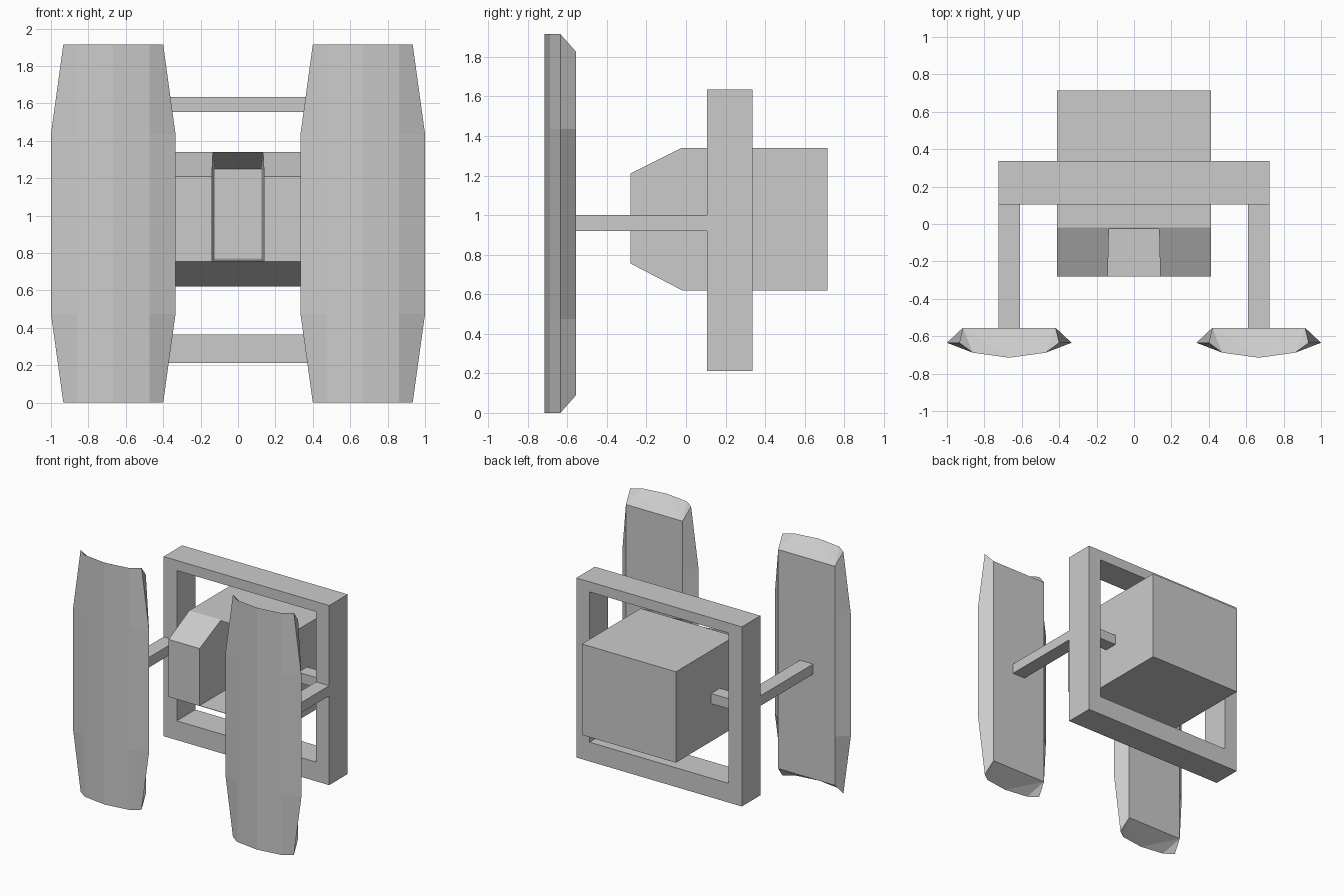
import bpy, bmesh

if "Cube" in bpy.data.objects:
    bpy.data.objects.remove(bpy.data.objects["Cube"])


def make_object(name, verts, faces):
    mesh = bpy.data.meshes.new(name)
    bm = bmesh.new()
    vs = [bm.verts.new(v) for v in verts]
    for f in faces:
        bm.faces.new([vs[i] for i in f])
    bmesh.ops.recalc_face_normals(bm, faces=bm.faces)
    bm.to_mesh(mesh)
    bm.free()
    obj = bpy.data.objects.new(name, mesh)
    bpy.context.collection.objects.link(obj)
    return obj


def loft(name, rings, caps=None):
    """Skin a list of equal-length closed rings; cap with n-gons or given faces."""
    n, last = len(rings[0]), len(rings) - 1
    faces = [(r * n + i, r * n + (i + 1) % n, (r + 1) * n + (i + 1) % n, (r + 1) * n + i)
             for r in range(last) for i in range(n)]
    for r in (0, last):
        faces += [[r * n + i for i in f] for f in (caps or [range(n)])]
    return make_object(name, [v for ring in rings for v in ring], faces)


def box(name, x0, x1, y0, y1, z0, z1):
    return loft(name, [[(x0, y0, z), (x1, y0, z), (x1, y1, z), (x0, y1, z)] for z in (z0, z1)])


def cut(obj, cutter):
    cutter.hide_render = True
    mod = obj.modifiers.new("cut", 'BOOLEAN')
    mod.operation = 'DIFFERENCE'
    mod.solver = 'EXACT'
    mod.object = cutter
    bpy.context.view_layer.objects.active = obj
    bpy.ops.object.modifier_apply(modifier=mod.name)
    bpy.data.objects.remove(cutter)


# Body: side profile extruded across x
profile = [(-0.28, 0.755), (-0.02, 0.62), (0.715, 0.62),
           (0.715, 1.34), (-0.02, 1.34), (-0.28, 1.21)]
body = loft("body", [[(x, y, z) for y, z in profile] for x in (-0.412, 0.412)])

# Tapered recess in the front of the body
sections = [(-0.40, 0.143, 0.756, 1.423), (0.35, 0.125, 0.77, 1.25)]
cut(body, loft("recess_cutter", [[(-w, y, a), (w, y, a), (w, y, b), (-w, y, b)]
                                 for y, w, a, b in sections]))

# Square frame around the body
frame = box("frame", -0.725, 0.725, 0.105, 0.337, 0.213, 1.635)
cut(frame, box("frame_cutter", -0.61, 0.61, 0.0, 0.45, 0.365, 1.555))

# Curved panel: one half of the cross-section per level (z, tip half width, back z)
levels = [(0.0, 0.267, 0.09), (0.475, 0.333, 0.475),
          (1.435, 0.333, 1.435), (1.915, 0.267, 1.825)]
fan = [(0, 1, 2), (0, 2, 3), (0, 3, 6), (6, 3, 4), (6, 4, 5)]

for side, label in ((-1, "left"), (1, "right")):
    rings = []
    for z, tip, back_z in levels:
        half = [(-0.248, -0.555, back_z), (-tip, -0.635, z), (-0.195, -0.688, z)]
        ring = half + [(0, -0.715, z)] + [(-x, y, h) for x, y, h in reversed(half)]
        rings.append([(x + side * 0.667, y, h) for x, y, h in ring])
    loft(label + "_panel", rings, fan)

    # Arm from frame to panel, and pivot from frame to body
    xs = sorted((side * 0.61, side * 0.725))
    box(label + "_arm", *xs, -0.56, 0.11, 0.92, 1.0)
    xs = sorted((side * 0.405, side * 0.615))
    box(label + "_pivot", *xs, 0.165, 0.275, 0.92, 1.0)
